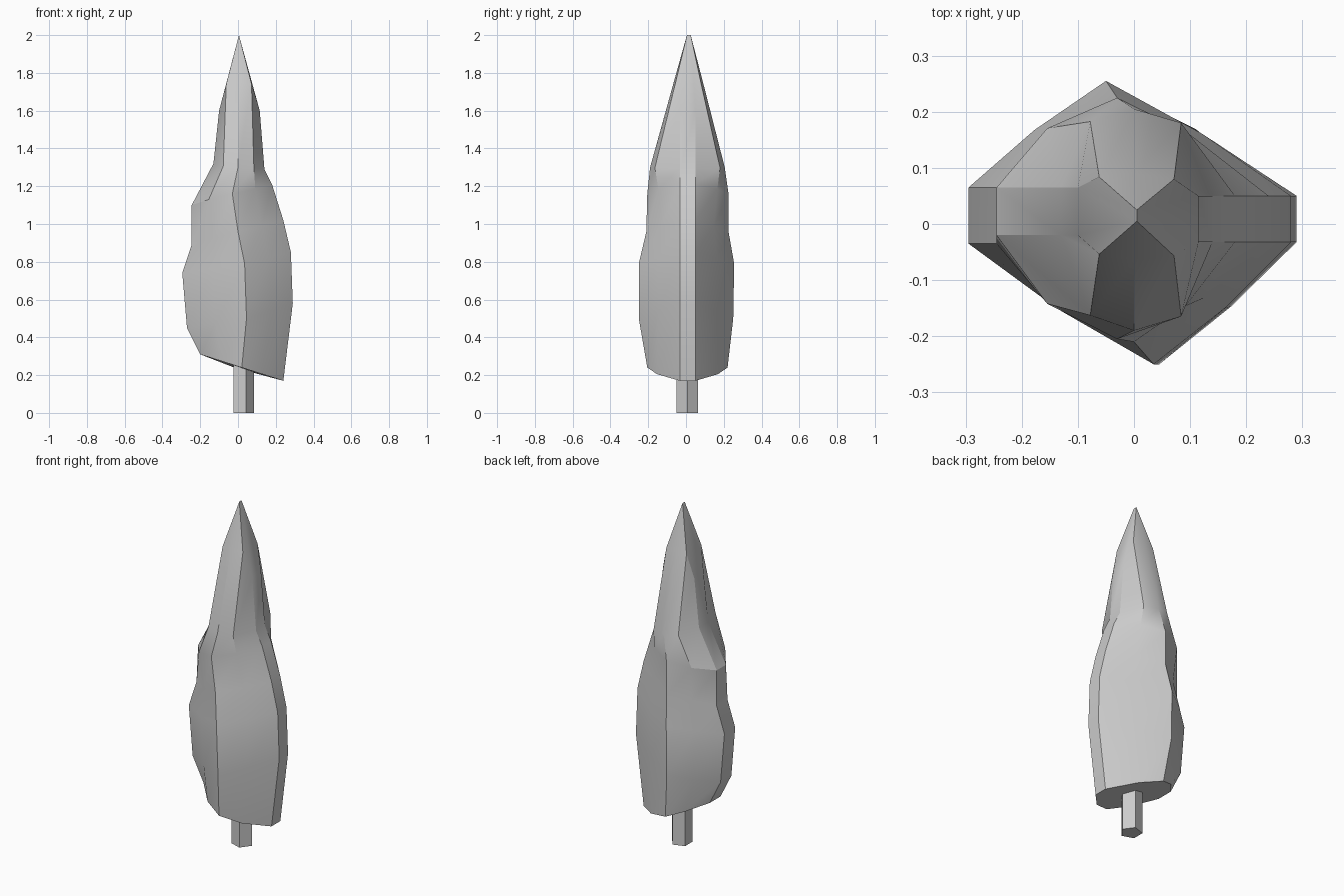
import bpy, bmesh, math

if "Cube" in bpy.data.objects:
    bpy.data.objects.remove(bpy.data.objects["Cube"])

# Foliage levels: left x,z | right x,z | front ridge x,y | back ridge x,y | ridge z |
# corner blend from side strip to ridge in x, y, z
LEVELS = [
    (-.20, .31, .24, .17, .02, -.205, -.02, .22, .24, .50, .70, .50),
    (-.27, .45, .29, .58, .045, -.25, -.05, .25, .50, .48, .53, .50),
    (-.295, .74, .28, .85, .035, -.25, -.05, .255, .79, .48, .54, .50),
    (-.245, .89, .24, 1.02, .00, -.21, -.03, .225, .96, .48, .56, .50),
    (-.245, 1.10, .18, 1.21, -.03, -.205, -.03, .225, 1.16, .42, .66, .50),
    (-.13, 1.32, .14, 1.29, .00, -.19, .00, .205, 1.30, .40, .84, .70),
    (-.10, 1.60, .115, 1.60, .00, -.065, .00, .09, 1.75, .38, .75, .95),
]


def corner(side, ridge, blend):
    return tuple(s + (r - s) * b for s, r, b in zip(side, ridge, blend))


def ring(i, level):
    xl, zl, xr, zr, xf, yf, xb, yb, zm, *blend = level
    lf, lb = (xl, -.035 if i < 4 else -.02, zl), (xl, .065, zl)
    rf, rb = (xr, -.032, zr), (xr, .05, zr)
    front, back = (xf, yf, zm), (xb, yb, zm)
    return [lf, corner(lf, front, blend), front, corner(rf, front, blend), rf,
            rb, corner(rb, back, blend), back, corner(lb, back, blend), lb]


def finish(name, bm):
    bmesh.ops.recalc_face_normals(bm, faces=bm.faces)
    mesh = bpy.data.meshes.new(name)
    bm.to_mesh(mesh)
    bm.free()
    obj = bpy.data.objects.new(name, mesh)
    bpy.context.collection.objects.link(obj)
    return obj


# Foliage: lofted rings closing in a tiny ridge at the tip
bm = bmesh.new()
rings = [[bm.verts.new(p) for p in ring(i, lv)] for i, lv in enumerate(LEVELS)]
for low, high in zip(rings, rings[1:]):
    for i in range(10):
        j = (i + 1) % 10
        bm.faces.new((low[i], low[j], high[j], high[i]))
bm.faces.new(rings[0][::-1])
tip_f, tip_b = bm.verts.new((.005, .005, 2)), bm.verts.new((.005, .025, 2))
top = rings[-1]
for i in range(10):
    j = (i + 1) % 10
    if i in (4, 9):
        a, b = (tip_f, tip_b) if i == 4 else (tip_b, tip_f)
        bm.faces.new((top[i], top[j], b, a))
    else:
        bm.faces.new((top[i], top[j], tip_f if i < 5 else tip_b))
foliage = finish("foliage", bm)
bpy.context.view_layer.objects.active = foliage
foliage.select_set(True)
bpy.ops.object.shade_smooth_by_angle(angle=math.radians(25))

# Trunk: five-sided post
bm = bmesh.new()
base = bm.faces.new([bm.verts.new((.025 + .06 * math.cos(k * math.tau / 5),
                                   .007 + .06 * math.sin(k * math.tau / 5), 0))
                     for k in range(5)])
made = bmesh.ops.extrude_face_region(bm, geom=[base], use_keep_orig=True)
bmesh.ops.translate(bm, vec=(0, 0, .26),
                    verts=[v for v in made["geom"] if isinstance(v, bmesh.types.BMVert)])
finish("trunk", bm)
